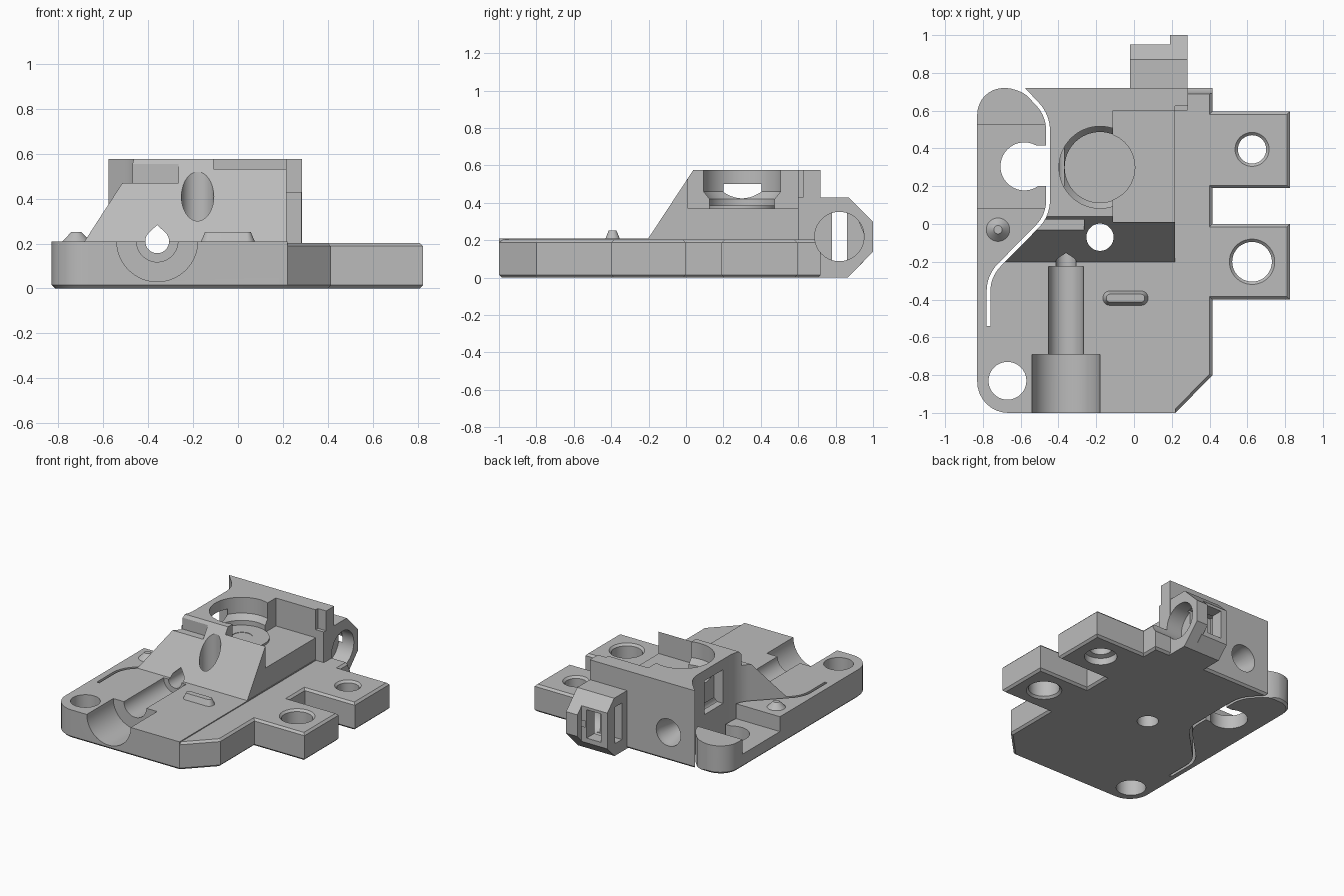
import bpy, bmesh, math
from mathutils import Vector

cube = bpy.data.objects.get("Cube")
if cube:
    bpy.data.objects.remove(cube, do_unlink=True)

grey = bpy.data.materials.new("plain_grey")
grey.use_nodes = True
grey.diffuse_color = (0.5, 0.5, 0.5, 1)
grey.node_tree.nodes["Principled BSDF"].inputs["Base Color"].default_value = grey.diffuse_color


def place(u, v, w, axis):
    return {"x": (w, u, v), "y": (u, w, v), "z": (u, v, w)}[axis]


def finish(name, bm):
    bmesh.ops.recalc_face_normals(bm, faces=bm.faces)
    mesh = bpy.data.meshes.new(name)
    bm.to_mesh(mesh)
    bm.free()
    mesh.materials.append(grey)
    obj = bpy.data.objects.new(name, mesh)
    bpy.context.collection.objects.link(obj)
    return obj


def prism(name, pts, axis, a, b, bevel=0):
    """Extrude a closed outline along an axis, optionally chamfering both ends."""
    bm = bmesh.new()
    n = len(pts)
    lo = [bm.verts.new(place(p[0], p[1], a, axis)) for p in pts]
    hi = [bm.verts.new(place(p[0], p[1], b, axis)) for p in pts]
    caps = [bm.faces.new(lo), bm.faces.new(hi)]
    for i in range(n):
        j = (i + 1) % n
        bm.faces.new((lo[i], lo[j], hi[j], hi[i]))
    if bevel:
        bmesh.ops.recalc_face_normals(bm, faces=bm.faces)
        rim = [e for f in caps for e in f.edges]
        bmesh.ops.bevel(bm, geom=rim, offset=bevel, segments=1, affect="EDGES")
    return finish(name, bm)


def box(name, x0, x1, y0, y1, z0, z1):
    return prism(name, [(x0, y0), (x1, y0), (x1, y1), (x0, y1)], "z", z0, z1)


def lathe(name, u, v, axis, profile, n=64):
    """Stack of rings (radius, position) about an axis through (u, v)."""
    bm = bmesh.new()
    rings = []
    for r, w in profile:
        rings.append([bm.verts.new(place(u + r * math.cos(math.tau * i / n),
                                         v + r * math.sin(math.tau * i / n), w, axis))
                      for i in range(n)])
    for p, q in zip(rings, rings[1:]):
        for i in range(n):
            j = (i + 1) % n
            bm.faces.new((p[i], p[j], q[j], q[i]))
    bm.faces.new(rings[0])
    bm.faces.new(rings[-1])
    return finish(name, bm)


def rounded(pts, closed=True, steps=8):
    """Points are (u, v) or (u, v, setback); a setback gives a round corner."""
    out = []
    for i, p in enumerate(pts):
        c = Vector(p[:2])
        if len(p) < 3:
            out.append(tuple(c))
            continue
        d0 = (Vector(pts[i - 1][:2]) - c).normalized()
        d1 = (Vector(pts[(i + 1) % len(pts)][:2]) - c).normalized()
        w = math.sin(d0.angle(d1) / 2)
        for k in range(steps + 1):
            t = k / steps
            a, b, e = (1 - t) ** 2, 2 * w * t * (1 - t), t * t
            out.append(tuple(c + (d0 * a + d1 * e) * p[2] / (a + b + e)))
    return out


def ribbon(path, half):
    """Closed outline of a constant-width strip along a path."""
    left, right = [], []
    for i, p in enumerate(path):
        d = Vector(path[min(i + 1, len(path) - 1)]) - Vector(path[max(i - 1, 0)])
        s = Vector((-d.y, d.x)).normalized() * half
        left.append(tuple(Vector(p) + s))
        right.append(tuple(Vector(p) - s))
    return left + right[::-1]


def combine(body, tool, operation):
    mod = body.modifiers.new("join", "BOOLEAN")
    mod.operation, mod.solver, mod.object = operation, "EXACT", tool
    deps = bpy.context.evaluated_depsgraph_get()
    mesh = bpy.data.meshes.new_from_object(body.evaluated_get(deps))
    body.modifiers.clear()
    body.data = mesh
    bpy.data.objects.remove(tool, do_unlink=True)


# Base plate with two side tabs
left_side = [(-0.83, 0.72, 0.14), (-0.83, -1, 0.165)]
body = prism("mount_body", rounded(left_side + [
    (0.22, -1), (0.415, -0.8), (0.415, -0.4), (0.825, -0.4), (0.825, 0), (0.415, 0),
    (0.415, 0.19), (0.825, 0.19), (0.825, 0.595), (0.415, 0.595), (0.415, 0.72)]),
    "z", 0, 0.203, 0.015)

# Flexure slot path, shared by the block's left wall
slot = rounded([(-0.6, 0.73), (-0.455, 0.575, 0.08), (-0.455, 0.045, 0.08),
                (-0.77, -0.275, 0.08), (-0.77, -0.54)])
wall = [p for p in slot if p[1] > -0.22 and p[1] < 0.72]

# Raised block: plan outline crossed with a sloping side profile
block = prism("block", [(-0.59, 0.72)] + wall + [
    (-0.71, -0.22), (0.217, -0.22), (0.217, 0.625), (0.285, 0.625), (0.285, 0.72)], "z", 0.05, 0.7)
combine(block, prism("slope", [(-0.3, 0.04), (-0.3, 0.06), (-0.205, 0.205), (0.04, 0.577),
                               (0.8, 0.577), (0.8, 0.04)], "x", -1, 1), "INTERSECT")

# Sensor housing behind the block
housing = [(0.6, 0.02), (0.6, 0.43), (0.87, 0.43), (0.95, 0.35), (0.95, 0.085), (0.865, 0), (0.6, 0)]
flange = [(0.6, 0), (0.6, 0.43), (0.87, 0.43), (1, 0.3), (1, 0.14), (0.865, 0)]

added = [
    prism("deck", rounded(left_side + [(0.22, -1), (0.22, 0.72)]), "z", 0.05, 0.21),
    block,
    prism("housing", housing, "x", -0.02, 0.2),
    prism("flange", flange, "x", 0.19, 0.283),
    lathe("locating_cone", -0.72, -0.03, "z", [(0.062, 0.15), (0.062, 0.21), (0.022, 0.252)]),
]

# Oblong ridge with sloping sides
for inset, z0, z1 in ((0, 0.15, 0.211),):
    ridge = prism("ridge", rounded([(-0.19, -0.455, 0.06), (0.1, -0.455, 0.06),
                                    (0.1, -0.33, 0.06), (-0.19, -0.33, 0.06)]), "z", 0.15, 0.252)
    for v in ridge.data.vertices:
        if v.co.z > 0.2:
            core = min(max(v.co.x, -0.128), 0.038)
            v.co.x = core + (v.co.x - core) * 0.3
            v.co.y = -0.3925 + (v.co.y + 0.3925) * 0.33
added.append(ridge)
for part in added:
    combine(body, part, "UNION")

# Teardrop bore outline
bore = [(-0.36 + 0.053 * math.cos(a), 0.21 + 0.053 * math.sin(a))
        for a in (math.radians(140 + 260 * i / 32) for i in range(33))] + [(-0.36, 0.283)]

cutters = [
    # flexure slot, lobe corner, clip recess and its open round hole
    prism("slot", ribbon(slot, 0.01), "z", -1, 1),
    prism("lobe_trim", rounded([(-0.74, 0.721), (-0.597, 0.721, 0.1), (-0.51, 0.627),
                                (-0.605, 0.74)]), "z", -1, 1),
    box("clip_recess", -1, -0.46, 0.085, 0.525, 0.1, 0.3),
    lathe("clip_hole", -0.58, 0.305, "z", [(0.127, -0.1), (0.127, 0.3)]),
    box("clip_mouth", -0.58, -0.457, 0.2, 0.415, -0.1, 0.3),
    box("wall_window", -0.5, -0.37, 0.2, 0.42, 0.25, 0.5),
    # top pocket and stepped round seat
    box("pocket", -0.11, 0.25, 0.01, 0.6, 0.37, 0.8),
    lathe("seat", -0.18, 0.3, "z", [(0.187, 0.38), (0.187, 0.42), (0.217, 0.46), (0.217, 0.8)]),
    box("slope_notch", -0.6, -0.265, -0.2, 0.025, 0.47, 0.8),
    # vertical holes
    lathe("block_hole", -0.18, -0.07, "z", [(0.072, -0.1), (0.072, 0.8)]),
    lathe("corner_hole", -0.67, -0.83, "z", [(0.1, -0.1), (0.1, 0.4)]),
    lathe("front_tab_hole", 0.625, -0.2, "z", [(0.12, -0.1), (0.12, 0), (0.105, 0.015),
                                             (0.105, 0.188), (0.12, 0.203), (0.12, 0.3)]),
    lathe("rear_tab_hole", 0.625, 0.395, "z", [(0.11, -0.1), (0.11, 0.05), (0.075, 0.06),
                                            (0.075, 0.188), (0.09, 0.203), (0.09, 0.3)]),
    # front groove, bore and rear funnel
    lathe("groove_wide", -0.36, 0.21, "y", [(0.18, -1.1), (0.18, -0.69)]),
    lathe("groove_narrow", -0.36, 0.21, "y", [(0.092, -0.75), (0.092, -0.225)]),
    prism("bore", bore, "y", -0.3, 0.9),
    lathe("funnel", -0.36, 0.21, "y", [(0.05, 0.5), (0.1, 0.68), (0.1, 0.8)]),
    # openings in the sensor housing
    lathe("sensor_round", 0.82, 0.22, "x", [(0.132, 0.16), (0.132, 0.5)]),
    box("sensor_slot", -0.1, 0.18, 0.78, 0.86, 0.09, 0.36),
    box("sensor_window", 0.03, 0.15, 0.8, 1.1, 0.12, 0.33),
]
for cutter in cutters:
    combine(body, cutter, "DIFFERENCE")

# Raised disc on the seat floor with a shallow centre dimple
disc = lathe("seat_disc", -0.18, 0.3, "z", [(0.187, 0.36), (0.187, 0.385)])
combine(disc, lathe("dimple", -0.18, 0.305, "z", [(0.07, 0.382), (0.07, 0.5)]), "DIFFERENCE")

for obj in (body, disc):
    bpy.ops.object.select_all(action="DESELECT")
    obj.select_set(True)
    bpy.context.view_layer.objects.active = obj
    bpy.ops.object.shade_smooth_by_angle(angle=math.radians(25))
